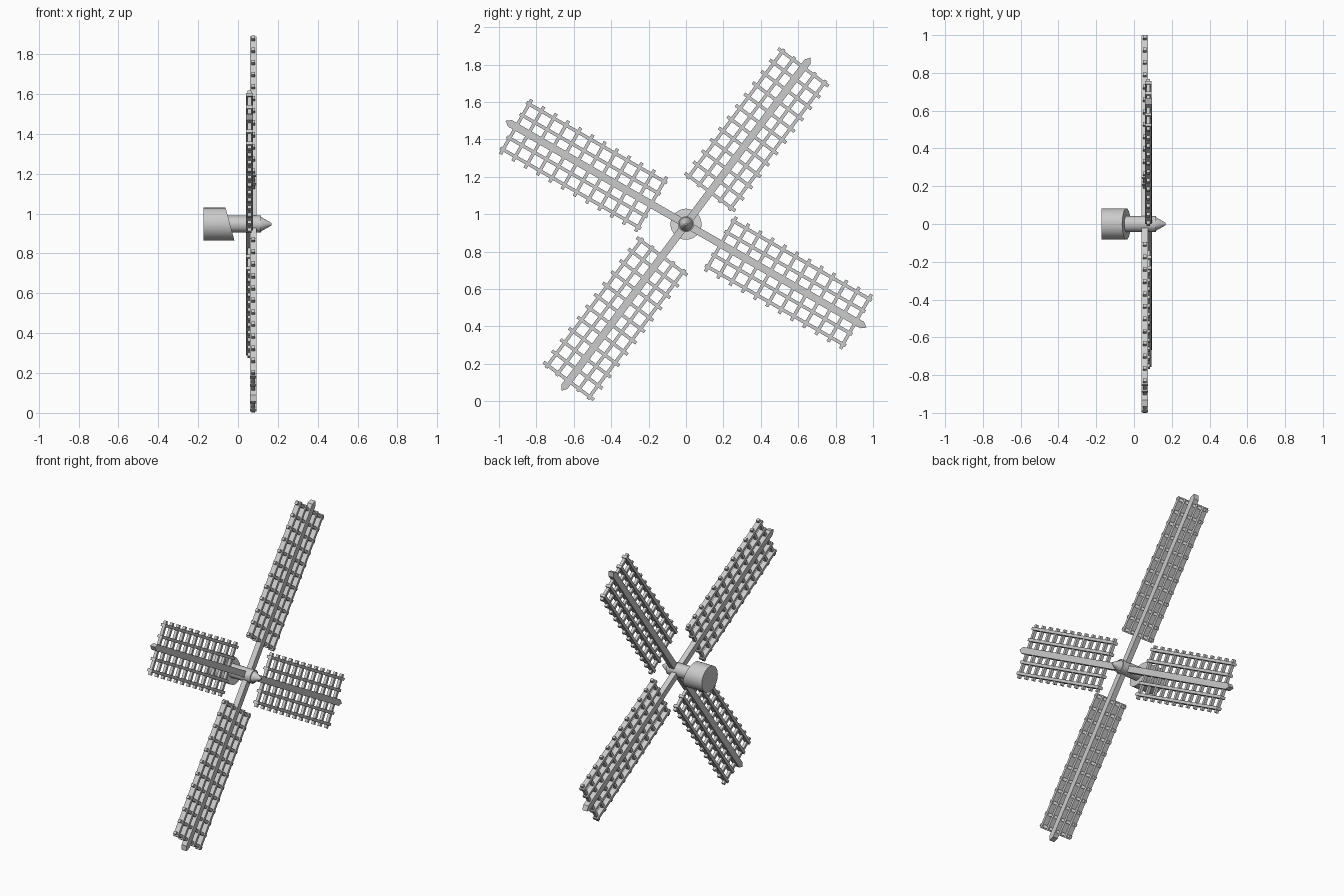
import bpy, bmesh, math
from mathutils import Matrix, Vector

cube = bpy.data.objects.get("Cube")
if cube:
    bpy.data.objects.remove(cube, do_unlink=True)

HUB_Z = 0.947
SAIL_START, SAIL_END, BARS = 0.215, 1.047, 12

grey = bpy.data.materials.new("light grey wood")
grey.use_nodes = True
colour = (0.6, 0.6, 0.6, 1)
grey.diffuse_color = colour
grey.node_tree.nodes["Principled BSDF"].inputs["Base Color"].default_value = colour


def finish(bm, name, matrix, smooth=False):
    bmesh.ops.recalc_face_normals(bm, faces=bm.faces)
    mesh = bpy.data.meshes.new(name)
    bm.to_mesh(mesh)
    bm.free()
    mesh.transform(matrix)
    mesh.materials.append(grey)
    obj = bpy.data.objects.new(name, mesh)
    bpy.context.collection.objects.link(obj)
    if smooth:
        bpy.ops.object.select_all(action='DESELECT')
        obj.select_set(True)
        bpy.context.view_layer.objects.active = obj
        bpy.ops.object.shade_smooth_by_angle(angle=math.radians(35))
    return obj


def add_box(bm, centre, size):
    m = Matrix.Translation(centre) @ Matrix.Diagonal((*size, 1))
    bmesh.ops.create_cube(bm, size=1, matrix=m)


def round_part(name, profile, segments=32):
    """Closed solid turned around the x axis from (x, radius) pairs."""
    bm = bmesh.new()
    rings = []
    for x, r in profile:
        rings.append([bm.verts.new((x, r * math.cos(a), r * math.sin(a)))
                      for a in (math.tau * i / segments for i in range(segments))])
    for a, b in zip(rings, rings[1:]):
        for i in range(segments):
            j = (i + 1) % segments
            bm.faces.new((a[i], a[j], b[j], b[i]))
    bm.faces.new(rings[0])
    bm.faces.new(rings[-1])
    return bm


def beam(name, matrix):
    # Long stock with a pointed tip at both ends
    w, reach, point = 0.02, 1.085, 1.112
    outline = [(-reach, -w), (reach, -w), (point, 0), (reach, w), (-reach, w), (-point, 0)]
    bm = bmesh.new()
    face = bm.faces.new([bm.verts.new((-0.0175, y, z)) for y, z in outline])
    ext = bmesh.ops.extrude_face_region(bm, geom=[face])
    verts = [v for v in ext["geom"] if isinstance(v, bmesh.types.BMVert)]
    bmesh.ops.translate(bm, verts=verts, vec=(0.035, 0, 0))
    finish(bm, name, matrix)


def sail(name, matrix):
    # Lengthwise laths with cross bars passing through them
    bm = bmesh.new()
    middle, length = (SAIL_START + SAIL_END) / 2, SAIL_END - SAIL_START
    for side in (-0.14, -0.07, 0.07, 0.14):
        add_box(bm, (0, middle, side), (0.034, length + 0.034, 0.018))
    for i in range(BARS):
        along = SAIL_START + length * i / (BARS - 1)
        add_box(bm, (0, along, 0), (0.019, 0.018, 0.336))
    finish(bm, name, matrix)


# Two crossed beams, each carrying a sail at both ends
for label, x, angle in (("low", 0.0575, -29.8), ("high", 0.0765, 53.2)):
    place = Matrix.Translation((x, 0, HUB_Z)) @ Matrix.Rotation(math.radians(angle), 4, 'X')
    beam(label + "_beam", place)
    sail(label + "_sail_a", place)
    sail(label + "_sail_b", place @ Matrix.Rotation(math.pi, 4, 'X'))

hub = Matrix.Translation((0, 0, HUB_Z))

# Shaft and nose cone
finish(round_part("shaft", [(-0.1, 0.0425), (0.116, 0.0425)]), "shaft", hub, True)
finish(round_part("nose_cone", [(0.11, 0.036), (0.116, 0.036), (0.168, 0.006)]),
       "nose_cone", hub, True)

# Rear housing with a slanted front face
bm = round_part("housing", [(-0.172, 0.083), (-0.04, 0.083)])
for v in bm.verts:
    if v.co.x > -0.1:
        v.co.x -= 0.27 * v.co.z
finish(bm, "housing", hub, True)
